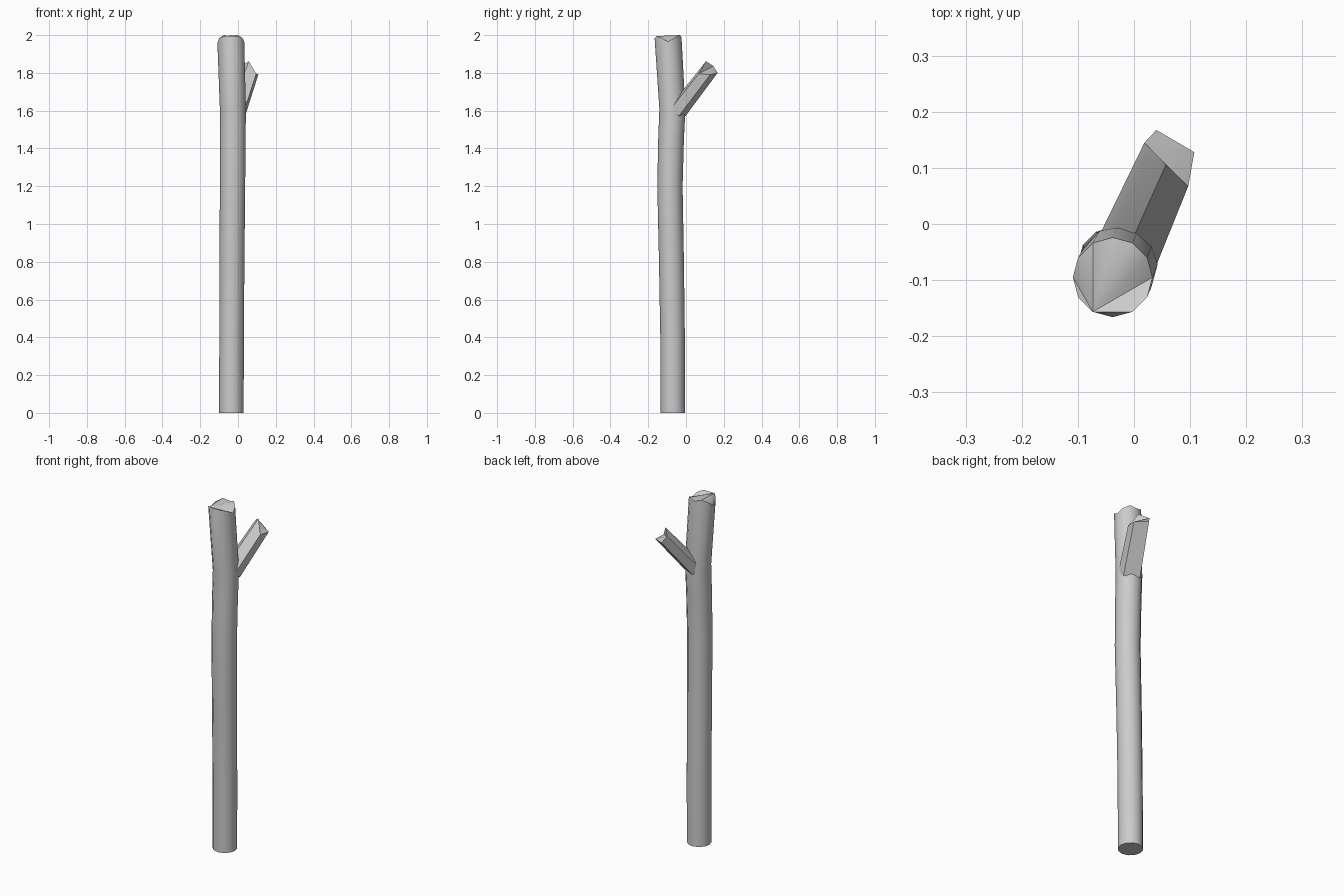
import bpy, bmesh
from math import sin, cos, radians
from mathutils import Vector

if "Cube" in bpy.data.objects:
    bpy.data.objects.remove(bpy.data.objects["Cube"])


def tube(name, rings, fan):
    """Closed tube through rings of points; the end is a fan from one rim point."""
    bm = bmesh.new()
    rows = [[bm.verts.new(p) for p in ring] for ring in rings]
    n = len(rows[0])
    for a, b in zip(rows, rows[1:]):
        for i in range(n):
            j = (i + 1) % n
            bm.faces.new((a[i], a[j], b[j], b[i]))
    bm.faces.new(rows[0][::-1])
    top = rows[-1]
    for k in range(1, n - 1):
        bm.faces.new((top[fan], top[(fan + k) % n], top[(fan + k + 1) % n]))
    bmesh.ops.recalc_face_normals(bm, faces=bm.faces)
    mesh = bpy.data.meshes.new(name)
    bm.to_mesh(mesh)
    bm.free()
    obj = bpy.data.objects.new(name, mesh)
    bpy.context.collection.objects.link(obj)
    bpy.ops.object.select_all(action='DESELECT')
    obj.select_set(True)
    bpy.context.view_layer.objects.active = obj
    bpy.ops.object.shade_smooth_by_angle(angle=radians(40))
    return obj


# Trunk: twelve-sided, gently bent, with a broken top rim
path = [(-0.035, -0.070, 0.0, 0.065), (-0.034, -0.071, 0.4, 0.065),
        (-0.032, -0.077, 0.8, 0.066), (-0.029, -0.085, 1.2, 0.067),
        (-0.028, -0.079, 1.45, 0.068), (-0.027, -0.072, 1.61, 0.069),
        (-0.038, -0.095, 1.98, 0.071)]
rings = [[(x + r * cos(radians(30 * i)), y + r * sin(radians(30 * i)), z)
          for i in range(12)] for x, y, z, r in path]
rim = [1.965, 1.985, 2.0, 1.99, 2.0, 1.985, 1.957, 1.985, 1.995, 1.98, 1.995, 1.985]
rings[-1] = [(p[0], p[1], z) for p, z in zip(rings[-1], rim)]
tube("trunk", rings, 8)

# Broken side branch: section offsets (across, up) and break height along its axis
axis = Vector((0.45, 1.0, 1.3)).normalized()
across = axis.cross(Vector((0, 0, 1))).normalized()
up = across.cross(axis)
tip = Vector((0.06, 0.115, 1.80))
section = [(-0.040, -0.030, 0.026), (0.038, -0.030, 0.013), (0.053, 0.019, -0.022),
           (0.001, 0.047, 0.041), (-0.037, 0.030, 0.005), (-0.050, 0.015, 0.034)]
root = [tip - axis * 0.27 + (across * u + up * v) * 1.12 for u, v, t in section]
end = [tip + across * u + up * v + axis * t for u, v, t in section]
tube("side_branch", [root, end], 5)
